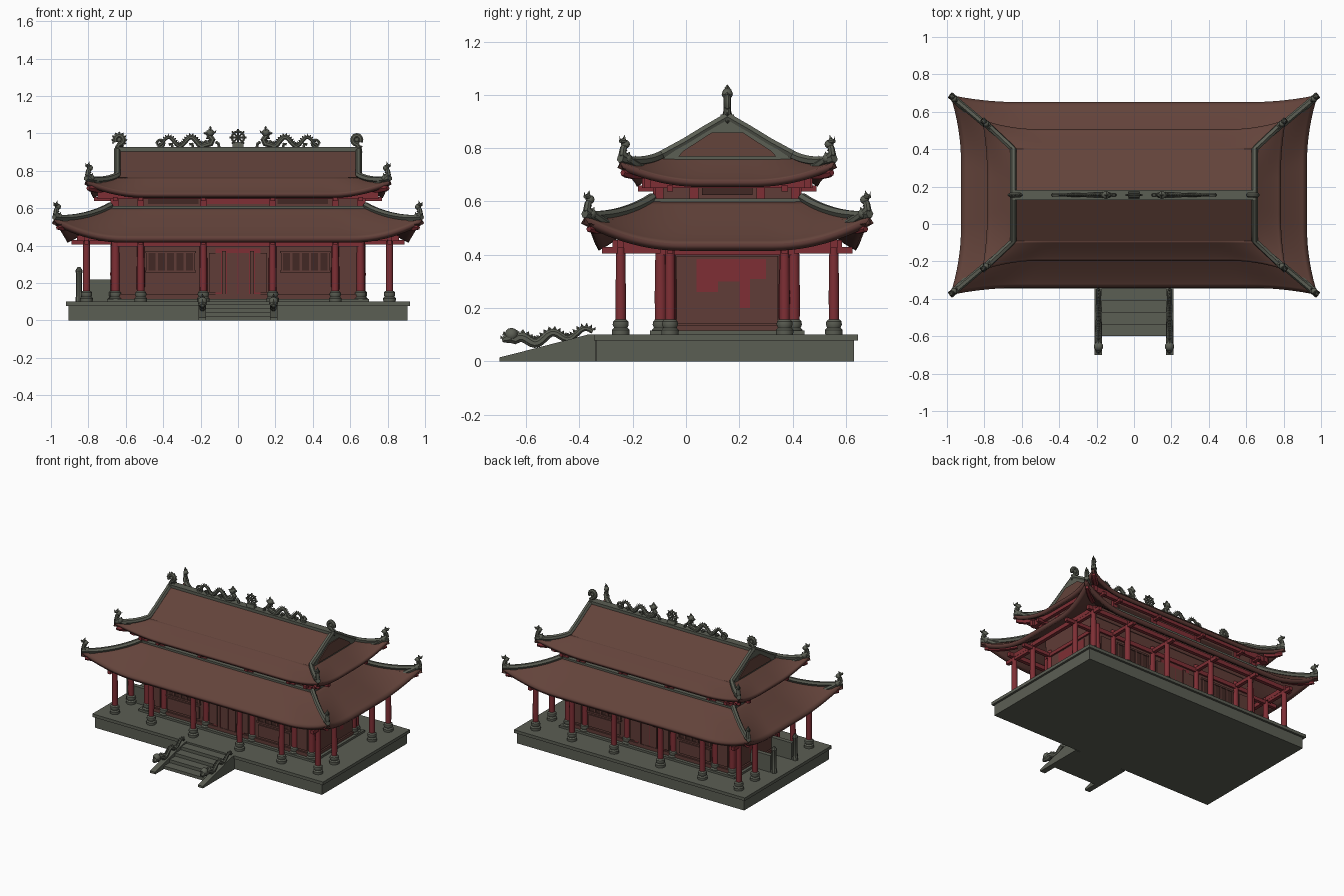
import bpy, bmesh, math
from mathutils import Vector, Matrix

if "Cube" in bpy.data.objects:
    bpy.data.objects.remove(bpy.data.objects["Cube"])

CY = 0.155  # y centre of the hall


def mat(name, r, g, b):
    m = bpy.data.materials.new(name)
    m.diffuse_color = (r, g, b, 1)
    m.use_nodes = True
    m.node_tree.nodes["Principled BSDF"].inputs["Base Color"].default_value = m.diffuse_color
    return m


ROOF = mat("roof_brown", 0.125, 0.056, 0.043)
STONE = mat("grey_stone", 0.105, 0.112, 0.088)
RED = mat("lacquer_red", 0.21, 0.028, 0.035)
WOOD = mat("wall_brown", 0.115, 0.045, 0.038)
DARK = mat("dark_wood", 0.055, 0.022, 0.018)


def finish(name, bm, *mats):
    me = bpy.data.meshes.new(name)
    bm.to_mesh(me)
    bm.free()
    for m in mats:
        me.materials.append(m)
    ob = bpy.data.objects.new(name, me)
    bpy.context.collection.objects.link(ob)
    return ob


def box(name, x0, x1, y0, y1, z0, z1, m):
    bm = bmesh.new()
    M = Matrix.Translation(((x0 + x1) / 2, (y0 + y1) / 2, (z0 + z1) / 2))
    bmesh.ops.create_cube(bm, size=1, matrix=M @ Matrix.Diagonal((abs(x1 - x0), abs(y1 - y0), z1 - z0, 1)))
    return finish(name, bm, m)


def prism(name, yz, x0, x1, m):
    bm = bmesh.new()
    f = bm.faces.new([bm.verts.new((x0, y, z)) for y, z in yz])
    r = bmesh.ops.extrude_face_region(bm, geom=[f])
    bmesh.ops.translate(bm, vec=(x1 - x0, 0, 0), verts=[v for v in r["geom"] if isinstance(v, bmesh.types.BMVert)])
    bmesh.ops.recalc_face_normals(bm, faces=bm.faces)
    return finish(name, bm, m)


def lathe(name, x, y, prof, m, n=14):
    bm = bmesh.new()
    rings = [[bm.verts.new((x + r * math.cos(2 * math.pi * i / n), y + r * math.sin(2 * math.pi * i / n), z))
              for i in range(n)] for r, z in prof]
    for a, b in zip(rings, rings[1:]):
        for i in range(n):
            bm.faces.new((a[i], a[(i + 1) % n], b[(i + 1) % n], b[i]))
    bm.faces.new(rings[-1])
    bm.faces.new(rings[0][::-1])
    return finish(name, bm, m)


def sweep(name, pts, rad, m, n=8, spike=0.0, balls=()):
    """Tapered tube along a path, with optional crest spikes and ball lumps."""
    pts = [Vector(p) for p in pts]
    rad = rad if isinstance(rad, list) else [rad] * len(pts)
    bm = bmesh.new()
    rings, nrm = [], None
    for i, p in enumerate(pts):
        t = (pts[min(i + 1, len(pts) - 1)] - pts[max(i - 1, 0)]).normalized()
        if nrm is None:
            nrm = Vector((0, 0, 1)) if abs(t.z) < 0.9 else Vector((1, 0, 0))
        nrm = (nrm - t * nrm.dot(t)).normalized()
        b = t.cross(nrm)
        rings.append([bm.verts.new(p + rad[i] * (nrm * math.cos(a) + b * math.sin(a)))
                      for a in [2 * math.pi * (k + .5) / n for k in range(n)]])
        if spike:
            rot = nrm.to_track_quat('Z', 'Y').to_matrix().to_4x4()
            bmesh.ops.create_cone(bm, cap_ends=True, segments=4, radius1=rad[i] * .6, radius2=0, depth=spike,
                                  matrix=Matrix.Translation(p + nrm * (rad[i] + spike * .3)) @ rot)
    for a, b in zip(rings, rings[1:]):
        for k in range(n):
            bm.faces.new((a[k], a[(k + 1) % n], b[(k + 1) % n], b[k]))
    bm.faces.new(rings[0][::-1])
    bm.faces.new(rings[-1])
    for (c, r) in balls:
        bmesh.ops.create_icosphere(bm, subdivisions=2, radius=r, matrix=Matrix.Translation(c))
    return finish(name, bm, m)


def lerp(a, b, t):
    return a + (b - a) * t


def roof(name, ex, ey, cx, cy, ze, lift, tx, ty, zt, R, thick, verge=()):
    """Four-sided roof skirt with upswept corners, plus its hip ridges."""
    bm = bmesh.new()
    NU, NV = 48, 10

    def height(v, w):
        return ze + (zt - ze) * v ** 1.15 + lift * w * (1 - v) ** 1.6

    for k in range(4):
        Lc, Lt, eo, co, to = (cx, tx, ey, cy, ty) if k % 2 == 0 else (cy, ty, ex, cx, tx)
        g = []
        for j in range(NV + 1):
            v, row = j / NV, []
            for i in range(NU + 1):
                u = math.sin((i / NU * 2 - 1) * math.pi / 2)
                w = max(0, 1 - (1 - abs(u)) * Lc / R) ** 2
                p = Vector((u * lerp(Lc, Lt, v), -lerp(lerp(eo, co, w), to, v), height(v, w)))
                p = Matrix.Rotation(k * math.pi / 2, 3, 'Z') @ p
                row.append(bm.verts.new(p + Vector((0, CY, 0))))
            g.append(row)
        for j in range(NV):
            for i in range(NU):
                bm.faces.new((g[j][i], g[j][i + 1], g[j + 1][i + 1], g[j + 1][i]))
    bmesh.ops.remove_doubles(bm, verts=bm.verts, dist=1e-4)
    ob = finish(name, bm, ROOF, WOOD)
    s = ob.modifiers.new("thickness", 'SOLIDIFY')
    s.thickness, s.offset, s.material_offset, s.material_offset_rim = thick, -1, 1, 1
    for sx in (-1, 1):
        for sy in (-1, 1):
            hip = [(sx * lerp(cx, tx, v), CY + sy * lerp(cy, ty, v), height(v, 1) + 0.012)
                   for v in [1 - i / 12 for i in range(13)]]
            path = [(sx * x, CY + sy * y, z) for x, y, z in verge] + hip
            r = [0.017] * len(path)
            sweep(name + "_hip_ridge", path, r, STONE, 6)
            # curled crest and head at the corner tip
            c = [(sx * (cx + d), CY + sy * (cy + d), height(0, 1) + z) for d, z in
                 ((-.10, -.03), (-.075, -.02), (-.05, -.005), (-.025, .012), (-.008, .03), (-.012, .05),
                  (-.02, .065), (-.012, .078), (0, .076))]
            sweep(name + "_corner_crest", c, [.012, .015, .017, .017, .015, .013, .012, .012, .007], STONE, 7,
                  0.016, [(c[6], .017), (c[3], .02)])
            # corner rafter below
            sweep(name + "_corner_rafter",
                  [(sx * lerp(cx, tx, v), CY + sy * lerp(cy, ty, v), height(v, 1) - thick - .012)
                   for v in (.06, .15, .3, .45, .6)], [.012, .018, .02, .02, .018], RED, 6)


# stone platform with projecting slab
box("platform", -.905, .905, -.335, .63, 0, .08, STONE)
box("platform_slab", -.92, .92, -.345, .645, .078, .1, STONE)
box("hall_plinth", -.7, .7, CY - .29, CY + .29, .1, .115, STONE)

# front steps with carved serpent rails
for i in range(4):
    box("step", -.175, .175, -.6 + .064 * i, -.33, 0, .022 * (i + 1), STONE)
for s in (-1, 1):
    prism("stair_cheek", [(-.7, 0), (-.7, .015), (-.62, .035), (-.37, .1), (-.34, .1), (-.34, 0)],
          s * .19 - .02, s * .19 + .02, STONE)
    body = []
    for i in range(25):
        t = i / 24
        body.append((s * .19, -.35 - .29 * t, .112 - .04 * t + .016 * math.sin(t * 15)))
    body += [(s * .19, -.66, .09), (s * .19, -.675, .085), (s * .19, -.69, .08)]
    sweep("stair_serpent", body, [.01 + .01 * i / 24 for i in range(25)] + [.022, .018, .009], STONE, 8, .014,
          [((s * .19, -.655, .1), .026)])

# hall walls, lower and upper
box("hall_wall", -.665, .665, CY - .255, CY + .255, .1, .56, WOOD)
box("upper_wall", -.665, .665, CY - .26, CY + .26, .5, .7, WOOD)
box("roof_flashing", -.69, .69, CY - .288, CY + .288, .59, .612, STONE)

# wall details on front and back
for sy in (-1, 1):
    yw = CY + sy * .255

    def plate(name, x0, x1, z0, z1, d, m, y=yw):
        box(name, x0, x1, y, y + sy * d, z0, z1, m)
    plate("lintel", -.66, .66, .395, .425, .012, RED)
    plate("sill", -.66, .66, .115, .14, .012, WOOD)
    plate("door_surround", -.12, .12, .14, .385, .005, RED)
    for s in (-1, 1):
        plate("door_leaf", s * .003, s * .058, .14, .36, .009, WOOD)
        plate("door_jamb", s * .065, s * .085, .14, .37, .014, WOOD)
        plate("side_leaf", s * .09, s * .155, .15, .36, .009, WOOD)
        plate("window_lattice", s * .235, s * .485, .265, .365, .005, DARK)
        for i in range(6):
            x = s * (.235 + .05 * i)
            plate("window_bar", x - .006, x + .006, .265, .365, .01, WOOD)
        for z in (.255, .36):
            plate("window_rail", s * .225, s * .495, z, z + .012, .012, WOOD)
        plate("lower_panel", s * .235, s * .485, .155, .24, .008, WOOD)
        plate("end_panel", s * .545, s * .625, .155, .37, .008, WOOD)
    yu = CY + sy * .26
    plate("upper_red_panel", -.165, .165, .622, .66, .008, RED, yu)
    for s in (-1, 1):
        plate("upper_panel", s * .21, s * .48, .622, .655, .006, DARK, yu)
    for x in (-.655, -.52, -.185, .185, .52, .655):
        plate("upper_post", x - .018, x + .018, .6, .68, .018, RED, yu)

# wall details on the two ends
for s in (-1, 1):
    X = s * .665
    box("end_wall_panel", X, X + s * .008, -.035, .345, .14, .395, WOOD)
    box("end_lintel", X, X + s * .014, -.09, .4, .4, .425, RED)
    box("end_sill", X, X + s * .014, -.09, .4, .115, .135, WOOD)
    for y0, y1, z0 in ((.04, .12, .26), (.12, .2, .3), (.2, .24, .2), (.24, .3, .31)):
        box("end_red_paint", X, X + s * .0095, y0, y1, z0, .385, RED)
    for y in (-.1, .03, .28, .41):
        box("upper_end_post", X, X + s * .018, y - .016, y + .016, .6, .68, RED)
    box("upper_end_panel", X, X + s * .006, .06, .25, .625, .66, DARK)

# columns on stone bases, with tie beams
outer = [(x, y) for x in (-.81, -.52, -.185, .185, .52, .81) for y in (CY - .4, CY + .4)]
outer += [(x, y) for x in (-.81, .81) for y in (CY - .215, CY + .215)]
inner = [(x, y) for x in (-.655, -.52, -.185, .185, .52, .655) for y in (CY - .25, CY + .25)]
inner += [(x, y) for x in (-.66, .66) for y in (CY - .215, CY + .215)]
for x, y in outer + inner:
    r = .019 if (x, y) in outer else .022
    lathe("column", x, y, [(r, .1), (r * 1.05, .25), (r * .9, .45)], RED)
    lathe("column_base", x, y, [(.033, .1), (.034, .118), (.026, .126), (.031, .138), (.029, .15), (.021, .158)], STONE)
for sy in (-1, 1):
    y = CY + sy * .4
    box("eave_beam", -.86, .86, y - .013, y + .013, .425, .455, RED)
    box("upper_eave_beam", -.75, .75, CY + sy * .3 - .012, CY + sy * .3 + .012, .65, .69, RED)
    for x in (-.81, -.52, -.185, .185, .52, .81):
        box("tie_beam", x - .012, x + .012, CY + sy * .47, CY + sy * .25, .405, .43, RED)
    for x in (-.655, -.52, -.185, .185, .52, .655):
        box("upper_tie_beam", x - .012, x + .012, CY + sy * .335, CY + sy * .25, .638, .66, RED)
for s in (-1, 1):
    box("end_eave_beam", s * .797, s * .823, CY - .43, CY + .43, .425, .455, RED)
    box("upper_end_eave_beam", s * .71, s * .734, CY - .32, CY + .32, .65, .69, RED)
    for y in (CY - .215, CY + .215):
        box("end_tie_beam", s * .65, s * .89, y - .012, y + .012, .405, .43, RED)
        box("upper_end_tie_beam", s * .65, s * .77, y - .012, y + .012, .638, .66, RED)

# low stone side walls with end posts on the left terrace
for y in (-.03, .21):
    box("side_low_wall", -.83, -.67, y - .015, y + .015, .1, .22, STONE)
    lathe("side_post", -.85, y, [(.02, .1), (.02, .12), (.016, .13), (.016, .25), (.02, .265), (.008, .285)], STONE, 8)

# two roof tiers
roof("lower_roof", .925, .497, .983, .535, .442, .1, .68, .28, .605, .36, .03)
roof("upper_roof", .785, .352, .812, .402, .678, .072, .645, .245, .765, .3, .026,
     [(.645, .0, .918), (.645, .08, .872), (.645, .16, .823)])

# main slopes, gables and verge boards
prism("main_roof_slopes", [(CY - .247, .764), (CY, .915), (CY + .247, .764)], -.648, .648, ROOF)
for s in (-1, 1):
    X = s * .648
    prism("gable_border", [(CY - .25, .755), (CY, .92), (CY + .25, .755)], X, X + s * .008, STONE)
    prism("gable_panel", [(CY - .185, .768), (CY - .165, .79), (CY - .06, .858), (CY + .06, .858),
                          (CY + .165, .79), (CY + .185, .768)], X + s * .006, X + s * .014, ROOF)
    # scroll at the ridge end
    sc = [(s * (.635 + .022 * math.cos(a)), CY, .965 + .024 * math.sin(a)) for a in
          [math.pi * (1.5 - i / 6) for i in range(11)]]
    sweep("ridge_end_scroll", [(s * .645, CY, .9), (s * .645, CY, .925)] + sc, .014, STONE, 8, .01,
          [((s * .635, CY, .965), .014)])

# main ridge
box("main_ridge", -.65, .65, CY - .02, CY + .02, .895, .922, STONE)
box("ridge_cap", -.65, .65, CY - .026, CY + .026, .916, .926, STONE)

# pair of ridge serpents facing a wheel
for s in (-1, 1):
    wave = [(s * (.43 - .25 * i / 30), CY, .955 - .024 * math.cos(i / 30 * math.pi * 4.2)) for i in range(31)]
    neck = [(s * x, CY, z) for x, z in ((.165, .94), (.145, .945), (.135, .965), (.15, .985), (.16, 1.0), (.148, 1.012),
                                        (.125, 1.0))]
    sweep("ridge_serpent", wave + neck, [.008 + .007 * i / 30 for i in range(31)] + [.016] * 5 + [.017, .008],
          STONE, 8, .014, [((s * .15, CY, 1.003), .021)])
    sweep("serpent_tail_curl", [(s * (.415 + .02 * math.cos(a)), CY, .945 + .02 * math.sin(a)) for a in
                                [i * .5 for i in range(12)]], .008, STONE, 6)
    for x, z in ((.37, .94), (.26, .94), (.18, .96), (.12, .955)):
        sweep("serpent_leg", [(s * x, CY, z), (s * (x - .015), CY, .945), (s * (x - .02), CY, .92)], .009, STONE, 6)
ring = [2 * math.pi * i / 24 for i in range(25)]
sweep("wheel_rim", [(.032 * math.cos(a), CY, .978 + .032 * math.sin(a)) for a in ring], .007, STONE, 6)
for k in range(4):
    a = k * math.pi / 4
    dx, dz = .046 * math.cos(a), .046 * math.sin(a)
    sweep("wheel_spoke", [(-dx, CY, .978 - dz), (dx, CY, .978 + dz)], .005, STONE, 6)
prism("wheel_stand", [(CY - .02, .92), (CY - .012, .948), (CY + .012, .948), (CY + .02, .92)], -.03, .03, STONE)

# smooth shading with crisp edges
for ob in bpy.context.scene.objects:
    ob.select_set(True)
    bpy.context.view_layer.objects.active = ob
bpy.ops.object.shade_smooth_by_angle(angle=math.radians(35))
